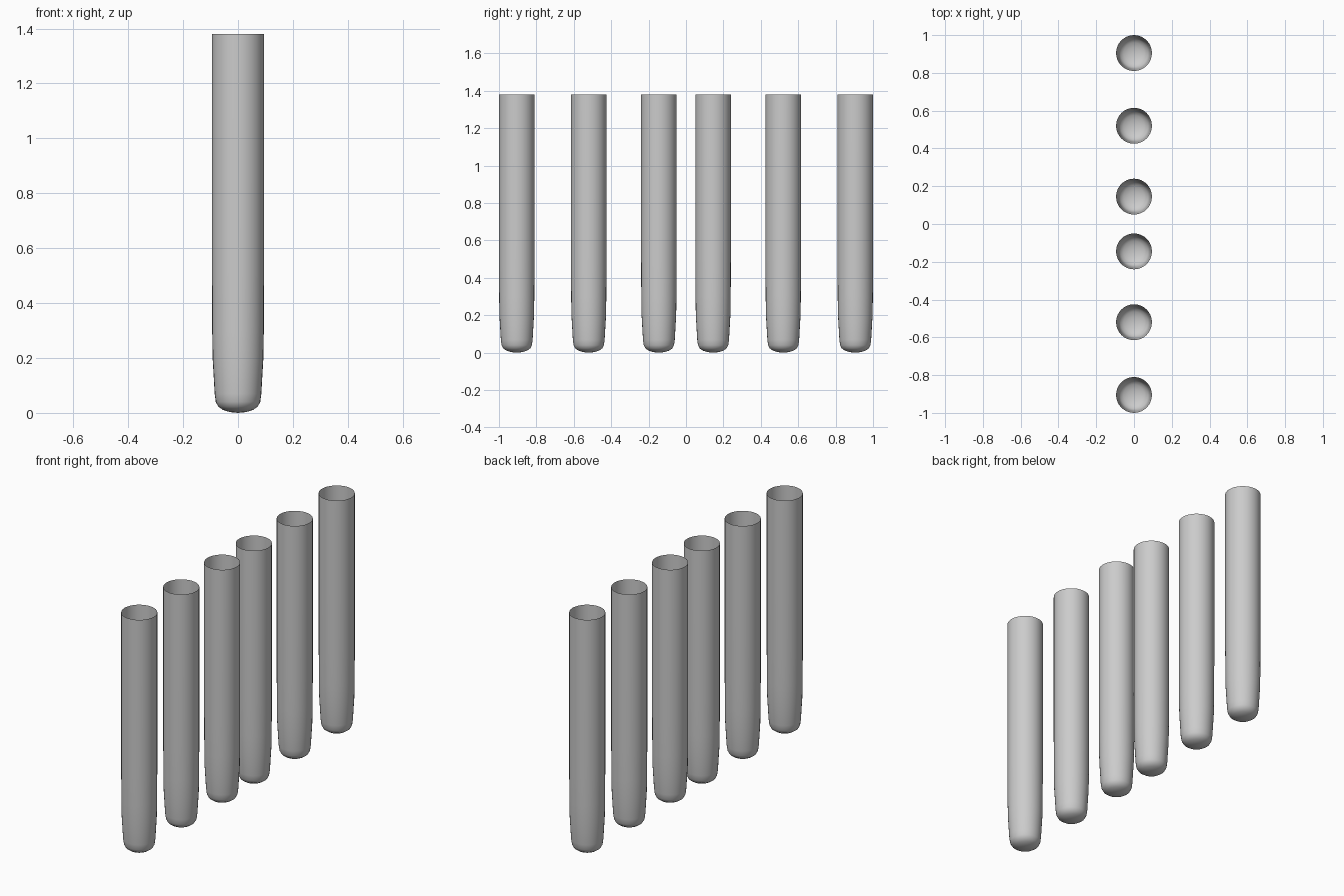
import bpy, bmesh, math

if "Cube" in bpy.data.objects:
    bpy.data.objects.remove(bpy.data.objects["Cube"])

SEGMENTS = 32
# Half profile (radius, height) from the domed base to the open rim
PROFILE = [(0.03, 0.003), (0.055, 0.011), (0.072, 0.023), (0.081, 0.04),
           (0.085, 0.07), (0.089, 0.14), (0.0925, 0.2), (0.094, 0.3),
           (0.095, 0.5), (0.095, 1.38)]


def tube_mesh():
    bm = bmesh.new()
    tip = bm.verts.new((0, 0, 0))
    rings = []
    for r, z in PROFILE:
        rings.append([bm.verts.new((r * math.cos(a), r * math.sin(a), z))
                      for a in (2 * math.pi * i / SEGMENTS for i in range(SEGMENTS))])
    for i in range(SEGMENTS):
        j = (i + 1) % SEGMENTS
        bm.faces.new((tip, rings[0][j], rings[0][i]))
        for low, high in zip(rings, rings[1:]):
            bm.faces.new((low[i], low[j], high[j], high[i]))
    for f in bm.faces:
        f.smooth = True
    mesh = bpy.data.meshes.new("open_tube")
    bm.to_mesh(mesh)
    bm.free()
    return mesh


# Row of six identical open-topped tubes, symmetric about the centre
mesh = tube_mesh()
for y in (0.145, 0.52, 0.905):
    for side, name in ((-1, "front"), (1, "back")):
        tube = bpy.data.objects.new(f"tube_{name}", mesh)
        tube.location.y = side * y
        bpy.context.collection.objects.link(tube)
